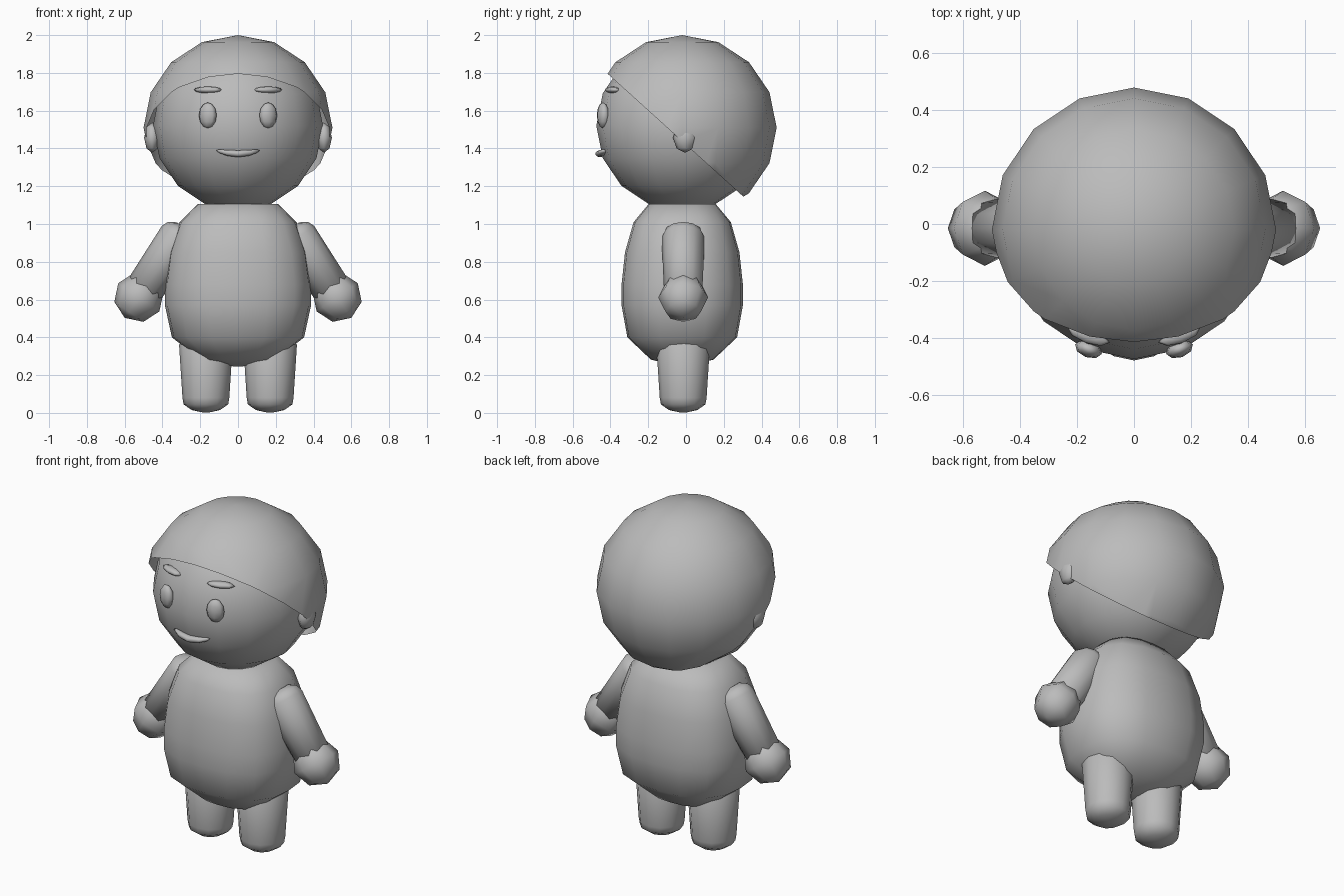
import bpy, bmesh, math
from mathutils import Vector, Matrix

cube = bpy.data.objects.get("Cube")
if cube:
    bpy.data.objects.remove(cube, do_unlink=True)

grey = bpy.data.materials.new("plain_grey")
grey.use_nodes = True
colour = (0.5, 0.5, 0.5, 1)
grey.diffuse_color = colour
grey.node_tree.nodes["Principled BSDF"].inputs["Base Color"].default_value = colour
MID_Y = -0.02


def finish(name, bm):
    """Turn a bmesh into a smooth, grey object."""
    bmesh.ops.recalc_face_normals(bm, faces=bm.faces)
    for f in bm.faces:
        f.smooth = True
    mesh = bpy.data.meshes.new(name)
    bm.to_mesh(mesh)
    bm.free()
    mesh.materials.append(grey)
    ob = bpy.data.objects.new(name, mesh)
    bpy.context.collection.objects.link(ob)
    return ob


def ball(segments, rings, centre, radii, turn=None):
    """Ellipsoid with an optional rotation about its centre."""
    bm = bmesh.new()
    m = Matrix.Translation(centre) @ (turn or Matrix()) @ Matrix.Diagonal((*radii, 1))
    bmesh.ops.create_uvsphere(bm, u_segments=segments, v_segments=rings, radius=1, matrix=m)
    return bm


def lathe(profile, segments, matrix, power=2):
    """Closed solid about local z from (radius, height) points; power above 2 squares it off."""
    bm = bmesh.new()
    rings = []
    for r, z in profile:
        ring = []
        for i in range(segments):
            a = math.tau * i / segments
            c, s = math.cos(a), math.sin(a)
            k = r / (abs(c) ** power + abs(s) ** power) ** (1 / power)
            ring.append(bm.verts.new((k * c, k * s, z)))
        rings.append(ring)
    for low, high in zip(rings, rings[1:]):
        for i in range(segments):
            j = (i + 1) % segments
            bm.faces.new((low[i], low[j], high[j], high[i]))
    bm.faces.new(rings[0][::-1])
    bm.faces.new(rings[-1])
    bm.transform(matrix)
    return bm


# Head
finish("head", ball(16, 8, (0, MID_Y, 1.52), (0.45, 0.455, 0.45)))

# Hair: open shell cut by a slanting plane
hair = ball(16, 8, (0, MID_Y, 1.51), (0.5, 0.5, 0.49))
bmesh.ops.bisect_plane(hair, geom=hair.verts[:] + hair.edges[:] + hair.faces[:],
                       plane_co=(0, -0.05, 1.465), plane_no=(0, 0.67, 0.74), clear_inner=True)
finish("hair", hair)

# Torso, a rounded box in plan
torso_profile = [(0.02, 0.245), (0.2, 0.282), (0.35, 0.4), (0.387, 0.57), (0.387, 0.68),
                 (0.365, 0.85), (0.31, 1.01), (0.215, 1.105), (0.05, 1.11)]
finish("torso", lathe(torso_profile, 16, Matrix.Translation((0, MID_Y, 0))
                      @ Matrix.Diagonal((1, 0.83, 1, 1)), power=2.7))

# Mouth: thin ellipsoid bent into a smile and wrapped round the face
mouth = ball(10, 6, (0, -0.455, 1.372), (0.122, 0.025, 0.018))
for v in mouth.verts:
    bend = (v.co.x / 0.122) ** 2
    v.co.y += 0.03 * bend
    v.co.z += 0.02 * bend
finish("mouth", mouth)

for side, s in (("left", 1), ("right", -1)):
    # Face details
    yaw = Matrix.Rotation(s * math.radians(20), 4, 'Z')
    finish(side + "_eye", ball(8, 6, (s * 0.16, -0.44, 1.575), (0.05, 0.03, 0.068), yaw))
    finish(side + "_eyebrow", ball(8, 6, (s * 0.16, -0.39, 1.71), (0.078, 0.03, 0.018), yaw))
    finish(side + "_ear", ball(8, 4, (s * 0.455, -0.005, 1.457), (0.042, 0.064, 0.08)))

    # Arm, running from hand to shoulder
    shoulder = Vector((s * 0.275, -0.015, 0.975))
    hand = Vector((s * 0.525, -0.015, 0.612))
    axis = shoulder - hand
    aim = axis.to_track_quat('Z', 'Y').to_matrix().to_4x4()
    n = axis.length
    arm_profile = [(0.1, 0), (0.114, n - 0.06), (0.1, n - 0.025), (0.06, n)]
    finish(side + "_arm", lathe(arm_profile, 12, Matrix.Translation(hand) @ aim))
    finish(side + "_hand", ball(8, 4, hand, (0.132, 0.132, 0.132), aim))

    # Leg
    leg_profile = [(0.02, 0.003), (0.075, 0.015), (0.118, 0.045), (0.124, 0.08), (0.142, 0.36), (0.1, 0.42)]
    finish(side + "_leg", lathe(leg_profile, 12, Matrix.Translation((s * 0.17, -0.015, 0))))
